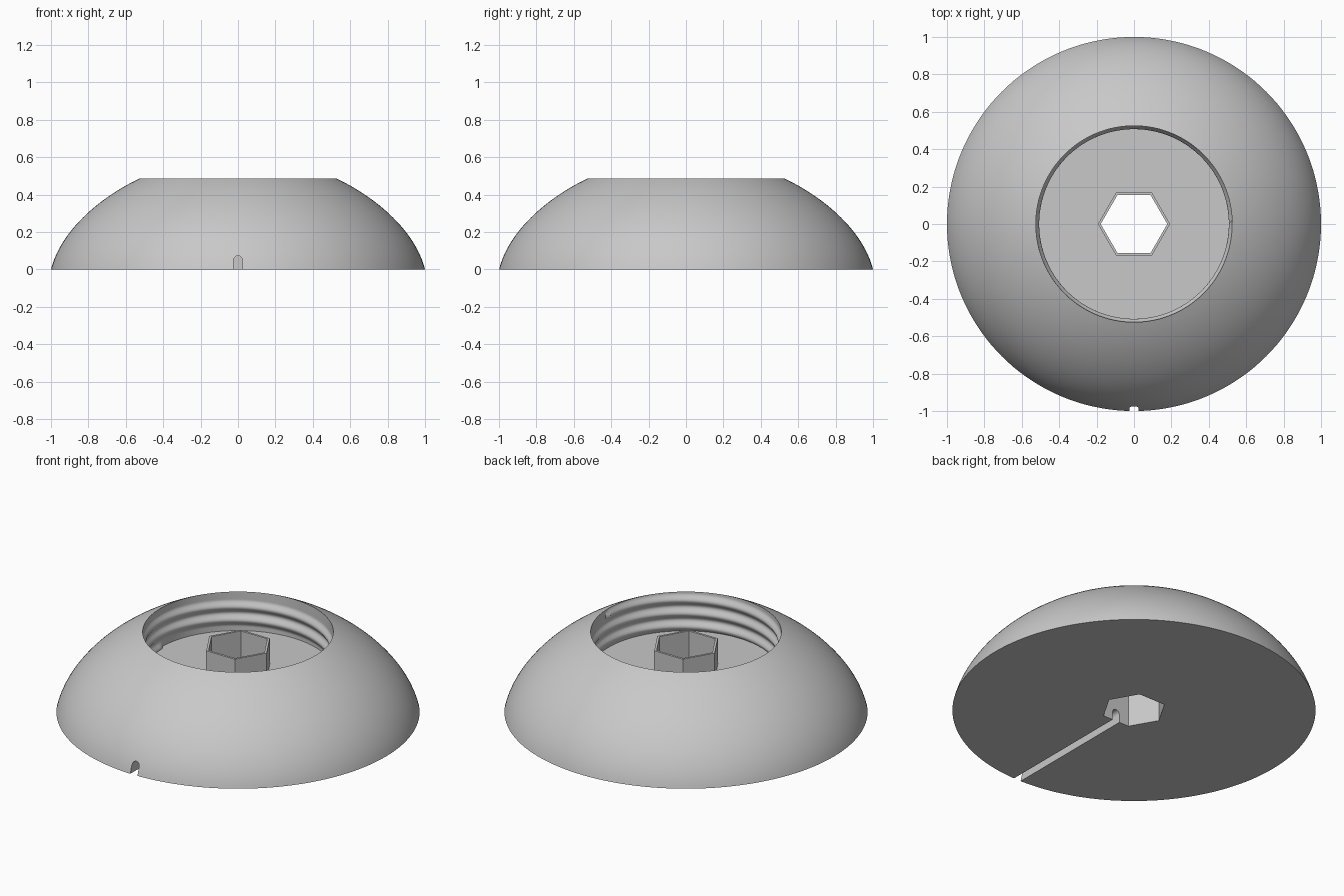
import bpy, bmesh
from math import pi, cos, sin, radians
from mathutils import Vector

if "Cube" in bpy.data.objects:
    bpy.data.objects.remove(bpy.data.objects["Cube"])

SEGMENTS = 144
RIM_R, RIM_Z, FLOOR_Z = 0.525, 0.487, 0.25
PITCH, THREAD_DEPTH = 0.08, 0.018

grey = bpy.data.materials.new("plain grey")
grey.use_nodes = True
colour = (0.58, 0.58, 0.58, 1)
grey.diffuse_color = colour
grey.node_tree.nodes["Principled BSDF"].inputs["Base Color"].default_value = colour


def make_object(name, bm):
    bmesh.ops.recalc_face_normals(bm, faces=bm.faces)
    mesh = bpy.data.meshes.new(name)
    bm.to_mesh(mesh)
    bm.free()
    mesh.materials.append(grey)
    obj = bpy.data.objects.new(name, mesh)
    bpy.context.collection.objects.link(obj)
    return obj


def prism(name, points, direction):
    """Closed prism from a flat outline swept along a direction."""
    bm = bmesh.new()
    face = bm.faces.new([bm.verts.new(p) for p in points])
    swept = bmesh.ops.extrude_face_region(bm, geom=[face], use_keep_orig=True)
    moved = [v for v in swept["geom"] if isinstance(v, bmesh.types.BMVert)]
    bmesh.ops.translate(bm, verts=moved, vec=direction)
    return make_object(name, bm)


def hexagon(radius, z):
    return [(radius * cos(i * pi / 3), radius * sin(i * pi / 3), z) for i in range(6)]


def dome_point(t):
    """Cubic curve from the base edge up to the rim."""
    a, b, c, d = Vector((1, 0)), Vector((0.95, 0.2)), Vector((0.75, 0.38)), Vector((RIM_R, RIM_Z))
    s = 1 - t
    return a * s**3 + b * 3 * s * s * t + c * 3 * s * t * t + d * t**3


def socket_radius(angle, z):
    """Rounded screw thread: two and a half turns rising from the floor."""
    turn = angle / (2 * pi)
    u = (z - 0.21) / PITCH - turn
    total = turn + round(u)
    if not 0.5 <= total <= 3.0:
        return RIM_R
    return RIM_R - THREAD_DEPTH * (0.5 + 0.5 * cos(2 * pi * u))


# Body: smooth dome outside, threaded socket inside
bm = bmesh.new()
angles = [2 * pi * i / SEGMENTS for i in range(SEGMENTS)]
rings = []
for i in range(33):
    r, z = dome_point(i / 32)
    rings.append([bm.verts.new((r * cos(a), r * sin(a), z)) for a in angles])
WALL_STEPS = 40
for i in range(1, WALL_STEPS + 1):
    z = RIM_Z + (FLOOR_Z - RIM_Z) * i / WALL_STEPS
    ring = []
    for a in angles:
        r = socket_radius(a, z)
        ring.append(bm.verts.new((r * cos(a), r * sin(a), z)))
    rings.append(ring)
for low, high in zip(rings, rings[1:]):
    for i in range(SEGMENTS):
        j = (i + 1) % SEGMENTS
        bm.faces.new((low[i], low[j], high[j], high[i]))
bm.faces.new(rings[0])
bm.faces.new(rings[-1])
body = make_object("threaded_dome_base", bm)

# Hexagonal boss, its through hole, and the round-topped groove underneath
boss = prism("hex_boss", hexagon(0.193, 0.2), (0, 0, 0.21))
hole = prism("hex_hole_cutter", hexagon(0.178, -0.1), (0, 0, 0.8))
half = 0.024
arch = [(half * cos(i * pi / 10), -1.1, 0.049 + half * sin(i * pi / 10)) for i in range(11)]
groove = prism("groove_cutter", [(half, -1.1, -0.1)] + arch + [(-half, -1.1, -0.1)], (0, 1.1, 0))

for tool, operation in ((boss, "UNION"), (hole, "DIFFERENCE"), (groove, "DIFFERENCE")):
    mod = body.modifiers.new(tool.name, "BOOLEAN")
    mod.operation = operation
    mod.solver = "EXACT"
    mod.object = tool

# Bake the cuts, then drop the helpers
bpy.context.view_layer.update()
depsgraph = bpy.context.evaluated_depsgraph_get()
baked = bpy.data.meshes.new_from_object(body.evaluated_get(depsgraph))
body.modifiers.clear()
body.data = baked
for tool in (boss, hole, groove):
    bpy.data.objects.remove(tool)

# Smooth curved surfaces, keep edges crisp
bpy.ops.object.select_all(action="DESELECT")
body.select_set(True)
bpy.context.view_layer.objects.active = body
bpy.ops.object.shade_smooth_by_angle(angle=radians(30))
